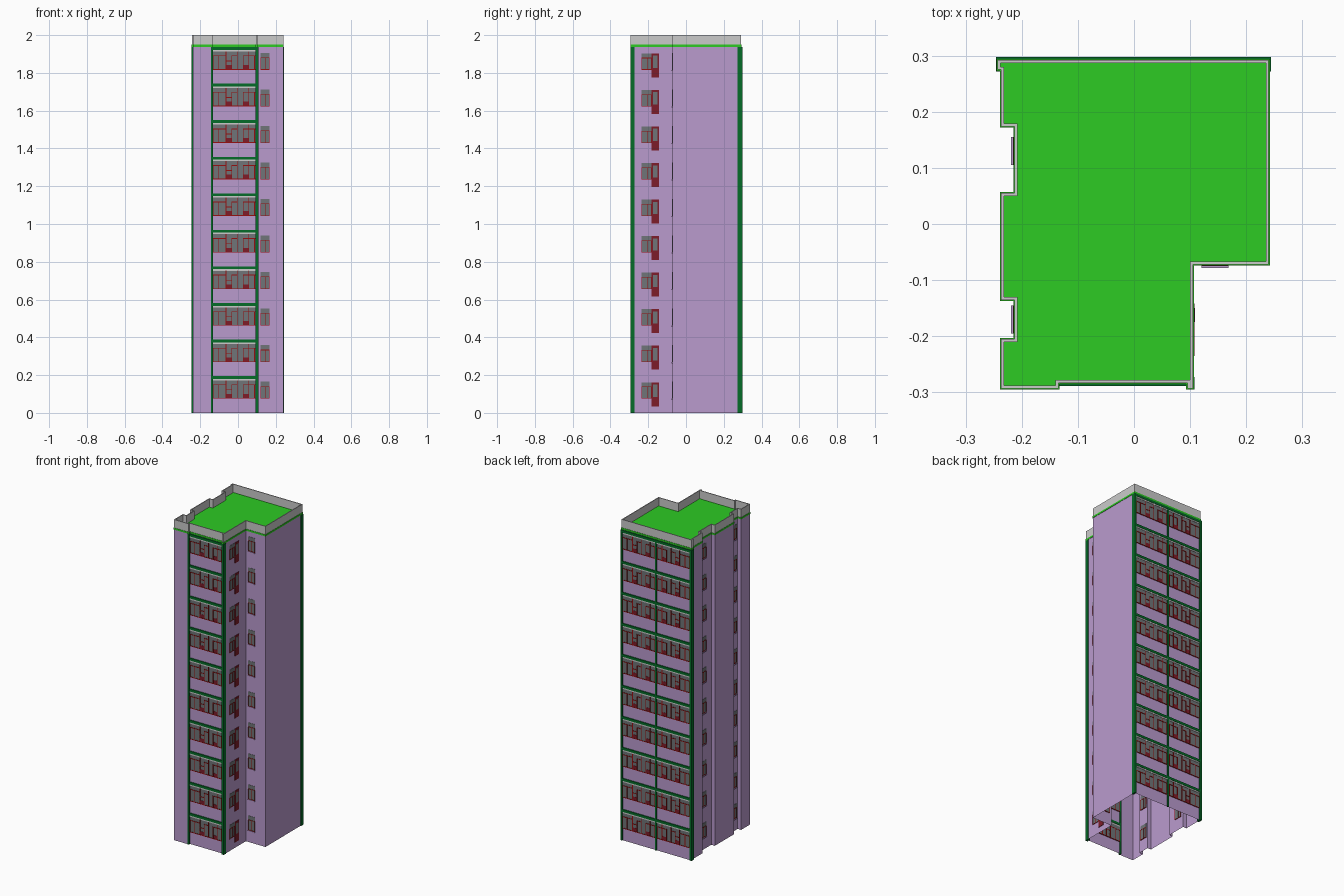
import bpy, bmesh
from mathutils import Vector

cube = bpy.data.objects.get("Cube")
if cube:
    bpy.data.objects.remove(cube, do_unlink=True)


def material(name, *rgb):
    lin = [(c / 255 / 12.92) if c < 11 else ((c / 255 + 0.055) / 1.055) ** 2.4 for c in rgb]
    m = bpy.data.materials.new(name)
    m.use_nodes = True
    m.diffuse_color = (*lin, 1)
    m.node_tree.nodes["Principled BSDF"].inputs["Base Color"].default_value = (*lin, 1)
    return m


LILAC = material("lilac wall", 186, 155, 206)
GREY = material("light grey", 203, 203, 203)
ROOF = material("bright green", 45, 203, 35)
GREEN = material("dark green", 5, 108, 40)
RED = material("red frame", 150, 14, 14)
MAROON = material("maroon panel", 125, 28, 42)
GLASS = material("grey glass", 112, 117, 120)

FLOORS, STEP = 10, 0.1935
WALL_TOP, TOP = 1.94, 2.0

# Plan of the tower, counter-clockwise
PLAN = [(-0.237, -0.293), (-0.135, -0.293), (-0.135, -0.283), (0.095, -0.283),
        (0.095, -0.293), (0.105, -0.293), (0.105, -0.072), (0.24, -0.072),
        (0.24, 0.292), (-0.243, 0.292), (-0.243, 0.275), (-0.237, 0.275),
        (-0.237, 0.174), (-0.213, 0.174), (-0.213, 0.055), (-0.237, 0.055),
        (-0.237, -0.135), (-0.213, -0.135), (-0.213, -0.205), (-0.237, -0.205)]


def finish(name, bm, mat):
    me = bpy.data.meshes.new(name)
    bm.to_mesh(me)
    bm.free()
    me.materials.append(mat)
    ob = bpy.data.objects.new(name, me)
    bpy.context.collection.objects.link(ob)
    return ob


def ring(name, z0, z1, mat, thickness=0, offset=-1):
    """Upright walls following the plan."""
    bm = bmesh.new()
    low = [bm.verts.new((x, y, z0)) for x, y in PLAN]
    high = [bm.verts.new((x, y, z1)) for x, y in PLAN]
    for i in range(len(PLAN)):
        j = (i + 1) % len(PLAN)
        bm.faces.new((low[i], low[j], high[j], high[i]))
    ob = finish(name, bm, mat)
    if thickness:
        mod = ob.modifiers.new("thickness", "SOLIDIFY")
        mod.thickness, mod.offset, mod.use_even_offset = thickness, offset, True
    return ob


class Side:
    """A wall plane; parts are placed by distance along it, height and depth outward."""

    def __init__(self, origin, along, out):
        self.o, self.a, self.n = Vector(origin), Vector(along), Vector(out)

    def box(self, bm, a, z, d):
        pts = [self.o + self.a * u + self.n * w + Vector((0, 0, h))
               for u in a for h in z for w in d]
        lo = [min(p[i] for p in pts) for i in range(3)]
        hi = [max(p[i] for p in pts) for i in range(3)]
        vs = bmesh.ops.create_cube(bm, size=1)["verts"]
        for v in vs:
            v.co = Vector([lo[i] + (v.co[i] + 0.5) * (hi[i] - lo[i]) for i in range(3)])


FRONT = Side((0, -0.283, 0), (1, 0, 0), (0, -1, 0))
BACK = Side((0, 0.292, 0), (1, 0, 0), (0, 1, 0))
NOTCH_FRONT = Side((0, -0.072, 0), (1, 0, 0), (0, -1, 0))
NOTCH_SIDE = Side((0.105, 0, 0), (0, 1, 0), (1, 0, 0))
RECESS = Side((-0.213, 0, 0), (0, 1, 0), (-1, 0, 0))

# Shell, roof and parapet
ring("walls", 0, WALL_TOP, LILAC)
ring("roof_band", WALL_TOP - 0.002, WALL_TOP + 0.009, ROOF, 0.004, 0)
ring("parapet", WALL_TOP + 0.009, TOP, GREY, 0.005)
bm = bmesh.new()
bm.faces.new([bm.verts.new((x, y, WALL_TOP + 0.006)) for x, y in PLAN])
finish("roof", bm, ROOF)

parts = {n: bmesh.new() for n in ("glass", "frames", "panels", "sills", "beams", "ceilings")}


def window(side, a0, a1, z0, z1, sill=True):
    """Small window with a transom and an off-centre mullion."""
    t, w = 0.003, a1 - a0
    zt = z0 + (z1 - z0) * 0.7
    fr, d = parts["frames"], (-0.004, 0.003)
    side.box(parts["glass"], (a0, a1), (z0, z1), (-0.003, 0.0015))
    for u in (a0, a0 + w * 0.55, a1 - t):
        side.box(fr, (u, u + t), (z0, zt), d)
    for z in (z0, zt):
        side.box(fr, (a0, a1), (z, z + t), d)
    if sill:
        side.box(parts["sills"], (a0, a1), (z0 - 0.006, z0), (0, 0.006))


def balcony(side, a0, a1, base, flip):
    """Glazed bay: glass strip, frames, door panels, beam above."""
    w, t = a1 - a0, 0.004
    z0, z1 = base + 0.075, base + 0.172
    zt = z0 + 0.072

    def span(f0, f1):
        if flip:
            f0, f1 = 1 - f1, 1 - f0
        return a0 + w * f0, a0 + w * f1

    d = (-0.004, 0.004)
    side.box(parts["glass"], (a0, a1), (z0, z1), (-0.003, 0.002))
    for f in (0.0, 0.13, 0.3, 0.43, 0.56, 0.7, 0.83, 0.96):
        u = span(f, f + t / w)
        high = z1 if f in (0.3, 0.56, 0.83) else zt
        side.box(parts["frames"], u, (z0, high), d)
    for f0, f1, z in ((0, 0.3, zt), (0.43, 0.58, zt), (0.7, 1, zt),
                      (0.3, 0.43, z0 + 0.045), (0, 1, z0)):
        side.box(parts["frames"], span(f0, f1), (z, z + t), d)
    for f in (0.3, 0.7):
        side.box(parts["panels"], span(f, f + 0.13), (z0, z0 + 0.025), (-0.003, 0.003))
    side.box(parts["ceilings"], (a0, a1), (z1, base + 0.18), (-0.003, 0.004))
    side.box(parts["beams"], (a0, a1), (base + 0.18, base + 0.195), (-0.005, 0.006))


for k in range(FLOORS):
    base = k * STEP
    balcony(FRONT, -0.133, 0.094, base, False)
    balcony(BACK, -0.232, -0.005, base, False)
    balcony(BACK, 0.005, 0.232, base, True)
    window(NOTCH_FRONT, 0.12, 0.168, base + 0.075, base + 0.165)
    window(RECESS, 0.105, 0.155, base + 0.075, base + 0.165)
    window(RECESS, -0.195, -0.145, base + 0.075, base + 0.165)
    # Window and taller door beside it
    window(NOTCH_SIDE, -0.235, -0.182, base + 0.075, base + 0.162, False)
    NOTCH_SIDE.box(parts["panels"], (-0.182, -0.142), (base + 0.035, base + 0.162), (-0.004, 0.003))
    NOTCH_SIDE.box(parts["glass"], (-0.175, -0.15), (base + 0.085, base + 0.15), (-0.005, 0.004))

for name, mat in (("glass", GLASS), ("frames", RED), ("panels", MAROON),
                  ("sills", LILAC), ("beams", GREEN), ("ceilings", GREY)):
    finish("window_" + name if name != "beams" else "floor_beams", parts[name], mat)

# Full-height columns
bm = bmesh.new()
height = (0, WALL_TOP - 0.003)
FRONT.box(bm, (-0.143, -0.133), height, (-0.002, 0.012))
FRONT.box(bm, (0.093, 0.108), height, (-0.01, 0.012))
BACK.box(bm, (-0.005, 0.005), height, (-0.003, 0.006))
BACK.box(bm, (-0.246, -0.232), height, (-0.02, 0.006))
BACK.box(bm, (0.232, 0.244), height, (-0.02, 0.006))
finish("columns", bm, GREEN)
